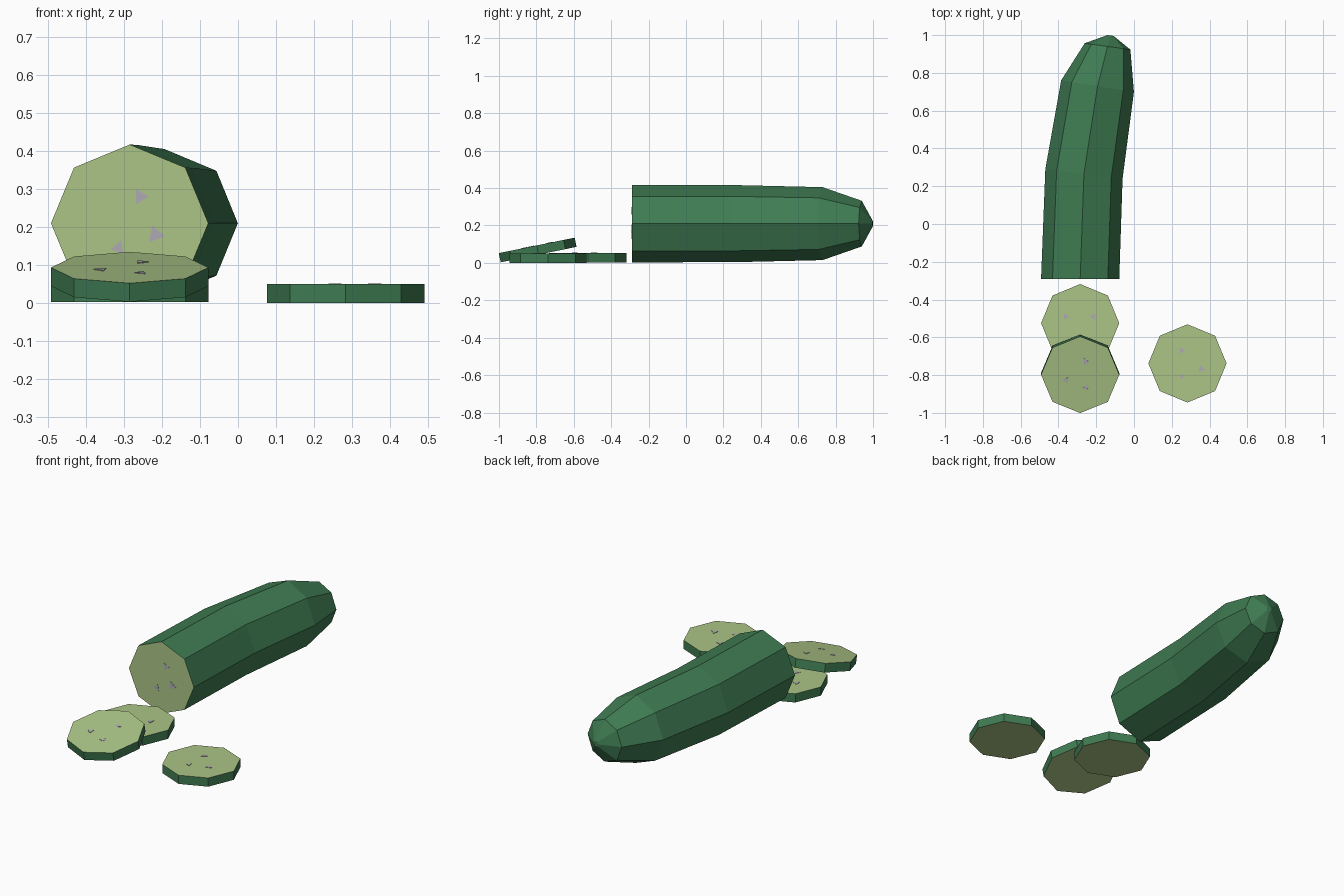
import bpy, bmesh, math
from mathutils import Matrix, Vector

cube = bpy.data.objects.get("Cube")
if cube:
    bpy.data.objects.remove(cube, do_unlink=True)

SIDES = 8
RADIUS = 0.207
THICK = 0.05


def material(name, rgb):
    mat = bpy.data.materials.new(name)
    mat.use_nodes = True
    color = (*rgb, 1)
    mat.diffuse_color = color
    bsdf = mat.node_tree.nodes["Principled BSDF"]
    bsdf.inputs["Base Color"].default_value = color
    bsdf.inputs["Roughness"].default_value = 0.8
    return mat


skin = material("green_skin", (0.05, 0.2, 0.085))
flesh = material("pale_flesh", (0.41, 0.56, 0.24))
seed = material("grey_seed", (0.42, 0.41, 0.45))


def finish(name, bm, mats, matrix=Matrix()):
    bmesh.ops.recalc_face_normals(bm, faces=bm.faces)
    mesh = bpy.data.meshes.new(name)
    bm.to_mesh(mesh)
    bm.free()
    for mat in mats:
        mesh.materials.append(mat)
    obj = bpy.data.objects.new(name, mesh)
    obj.matrix_world = matrix
    bpy.context.collection.objects.link(obj)
    return obj


def seeds(name, matrix, spots):
    """Small flat triangles (x, y, size, turn) lying just above a cut face."""
    bm = bmesh.new()
    for x, y, size, turn in spots:
        place = Matrix.Translation((x, y, 0.001)) @ Matrix.Rotation(math.radians(turn), 4, "Z")
        bmesh.ops.create_cone(bm, cap_ends=True, segments=3, radius1=size,
                              radius2=size, depth=0.002, matrix=place)
    finish(name, bm, [seed], matrix)


def slice_part(name, center, tilt, spots):
    """Octagonal disc with a skin rim and flesh on both cut sides."""
    matrix = Matrix.Translation(center) @ Matrix.Rotation(math.radians(tilt), 4, "X")
    bm = bmesh.new()
    bmesh.ops.create_cone(bm, cap_ends=True, segments=SIDES, radius1=RADIUS,
                          radius2=RADIUS, depth=THICK)
    for face in bm.faces:
        face.material_index = int(len(face.verts) == SIDES)
    finish(name, bm, [skin, flesh], matrix)
    seeds(name + "_seeds", matrix @ Matrix.Translation((0, 0, THICK / 2)), spots)


# Curved body: octagonal rings (x, y, radius, turn) swept towards the tip
rings = [(-0.285, -0.29, RADIUS, 0), (-0.265, 0.265, 0.206, -7),
         (-0.193, 0.73, 0.195, -9), (-0.14, 0.94, 0.122, -8),
         (-0.124, 0.998, 0.016, -8)]
bm = bmesh.new()
loops = []
for x, y, r, turn in rings:
    across = Matrix.Rotation(math.radians(turn), 3, "Z") @ Vector((1, 0, 0))
    loop = []
    for i in range(SIDES):
        a = math.tau * i / SIDES
        co = Vector((x, y, 0.21)) + across * r * math.cos(a) + Vector((0, 0, r * math.sin(a)))
        loop.append(bm.verts.new(co))
    loops.append(loop)
for low, high in zip(loops, loops[1:]):
    for i in range(SIDES):
        j = (i + 1) % SIDES
        bm.faces.new((low[i], low[j], high[j], high[i]))
bm.faces.new(loops[-1])
bm.faces.new(loops[0]).material_index = 1
finish("cucumber_body", bm, [skin, flesh])

# Seeds on the body's cut end, which faces the front
end = Matrix.Translation((-0.285, -0.29, 0.21)) @ Matrix.Rotation(math.pi / 2, 4, "X")
seeds("body_seeds", end, [(0.028, 0.07, 0.023, -90), (0.068, -0.03, 0.026, 20),
                          (-0.03, -0.065, 0.021, -20)])

# Loose slices: one flat by the body, one leaning on it, one apart
slice_part("back_slice", (-0.285, -0.525, 0.028), 0,
           [(-0.075, 0.035, 0.02, 35), (0.07, 0.035, 0.02, -35), (0, -0.075, 0.02, 0)])
slice_part("leaning_slice", (-0.285, -0.793, 0.069), 11.5,
           [(0.03, 0.07, 0.02, 30), (-0.075, -0.03, 0.02, 80), (0.03, -0.07, 0.018, -20)])
slice_part("side_slice", (0.283, -0.738, 0.025), 0,
           [(-0.03, 0.068, 0.02, 40), (0.073, -0.03, 0.022, 20), (-0.03, -0.07, 0.015, -20)])
